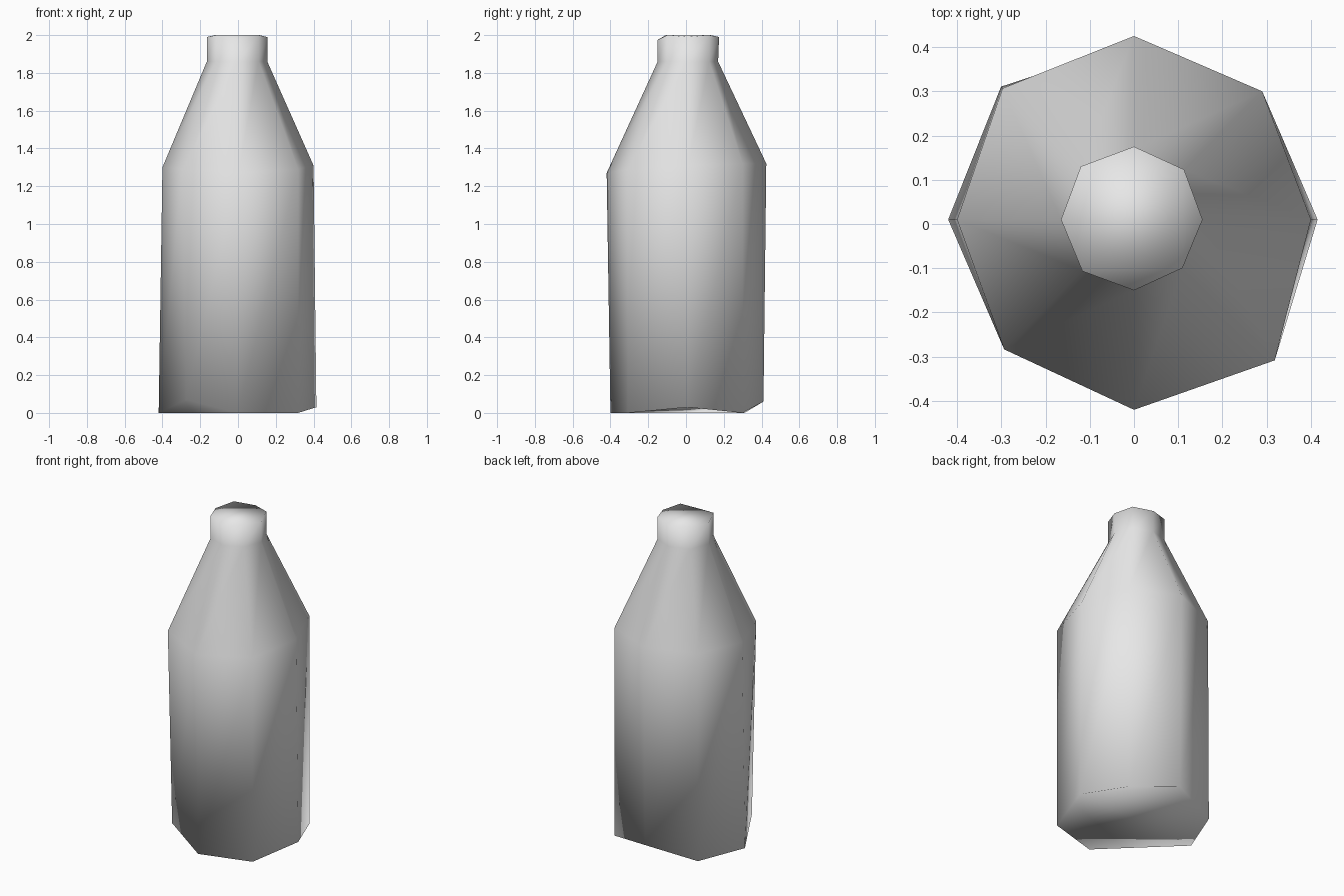
import bpy
import bmesh
from math import cos, sin, pi

cube = bpy.data.objects.get("Cube")
if cube:
    bpy.data.objects.remove(cube, do_unlink=True)

SIDES = 8
CENTRE_Y = 0.01


def add_ring(bm, radii, heights):
    """Octagonal ring, counter-clockwise from the +x corner."""
    corners = []
    for i, (radius, height) in enumerate(zip(radii, heights)):
        angle = 2 * pi * i / SIDES
        corners.append(bm.verts.new((radius * cos(angle),
                                     CENTRE_Y + radius * sin(angle),
                                     height)))
    return corners


def bridge(bm, lower, upper):
    """Join two rings with a band of quads."""
    for i in range(SIDES):
        j = (i + 1) % SIDES
        bm.faces.new((lower[i], lower[j], upper[j], upper[i]))


# Plain matte grey
grey = bpy.data.materials.new("plain grey")
grey.use_nodes = True
colour = (0.8, 0.8, 0.8, 1)
grey.diffuse_color = colour
grey.node_tree.nodes["Principled BSDF"].inputs["Base Color"].default_value = colour

bm = bmesh.new()

# Slightly uneven base, shoulder, neck and lip
base = add_ring(bm, (.415, .41, .4, .425, .42, .39, .41, .45),
                (.03, 0, .06, 0, 0, .07, 0, 0))
shoulder = add_ring(bm, (.4, .41, .415, .42, .4, .415, .43, .45),
                    (1.31, 1.32, 1.32, 1.31, 1.3, 1.29, 1.27, 1.29))
neck = add_ring(bm, (.155, .16, .16, .17, .165, .165, .16, .155),
                (1.86,) * SIDES)
lip = add_ring(bm, (.155, .16, .165, .17, .165, .165, .16, .155),
               (1.99, 2, 1.99, 2, 1.99, 2, 1.975, 2))

rings = (base, shoulder, neck, lip)
for lower, upper in zip(rings, rings[1:]):
    bridge(bm, lower, upper)

# Closed top and underside
bm.faces.new(lip)
bm.faces.new(reversed(base))

for face in bm.faces:
    face.smooth = True

mesh = bpy.data.meshes.new("bottle_body")
bm.to_mesh(mesh)
bm.free()
mesh.materials.append(grey)

bottle = bpy.data.objects.new("bottle_body", mesh)
bpy.context.collection.objects.link(bottle)
